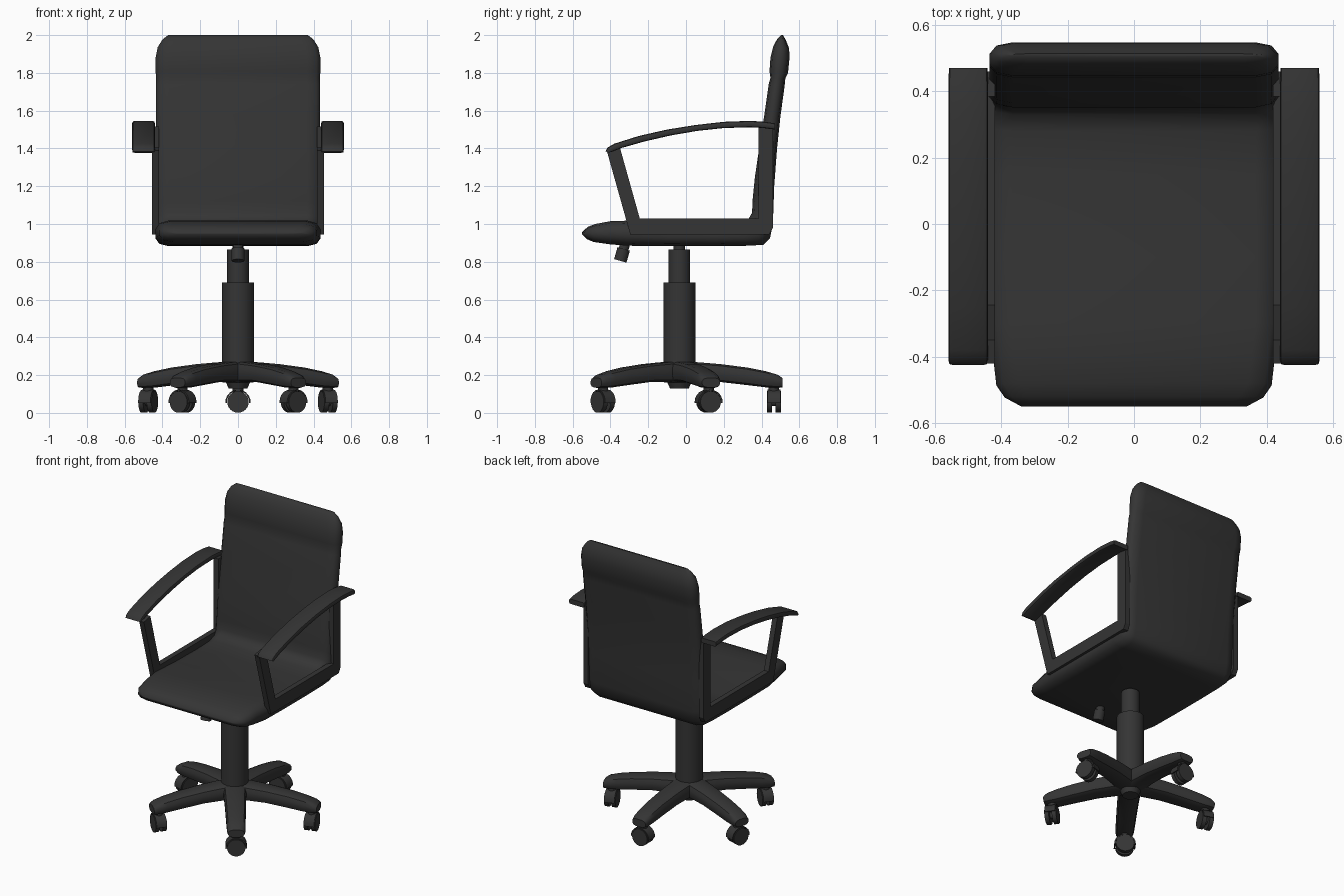
import bpy, bmesh
from math import radians, sin, cos
from mathutils import Matrix, Vector

mat = bpy.data.materials.new("black_fabric_and_plastic")
mat.diffuse_color = (0.035, 0.035, 0.035, 1)


def finish(name, bm, angle=40):
    bmesh.ops.recalc_face_normals(bm, faces=bm.faces)
    me = bpy.data.meshes.new(name)
    bm.to_mesh(me)
    bm.free()
    ob = bpy.data.objects.new(name, me)
    bpy.context.collection.objects.link(ob)
    me.materials.append(mat)
    bpy.ops.object.select_all(action='DESELECT')
    ob.select_set(True)
    bpy.context.view_layer.objects.active = ob
    bpy.ops.object.shade_smooth_by_angle(angle=radians(angle))
    return ob


def slab(name, stations, c=0.0, m=Matrix(), angle=40):
    """Loft of rounded sections: station = (inner y, z, outer y, z, half width)."""
    bm = bmesh.new()
    rings = []
    for y0, z0, y1, z1, w in stations:
        if c:
            half = [(w - c, 0), (w - c * .3, .1), (w, .35), (w, .65), (w - c * .3, .9), (w - c, 1)]
        else:
            half = [(w, 0), (w, 1)]
        sec = half + [(-x, t) for x, t in reversed(half)]
        rings.append([bm.verts.new(m @ Vector((x, y0 + (y1 - y0) * t, z0 + (z1 - z0) * t)))
                      for x, t in sec])
    n = len(rings[0])
    for a, b in zip(rings, rings[1:]):
        for i in range(n):
            j = (i + 1) % n
            bm.faces.new((a[i], a[j], b[j], b[i]))
    bm.faces.new(rings[0])
    bm.faces.new(rings[-1])
    return finish(name, bm, angle)


def cyl(name, p0, p1, r, m=Matrix(), seg=24, r2=None):
    p0, p1 = Vector(p0), Vector(p1)
    d = p1 - p0
    rot = d.to_track_quat('Z', 'Y').to_matrix().to_4x4()
    bm = bmesh.new()
    bmesh.ops.create_cone(bm, cap_ends=True, segments=seg, radius1=r, radius2=r2 or r,
                          depth=d.length, matrix=m @ Matrix.Translation((p0 + p1) / 2) @ rot)
    return finish(name, bm)


# Seat and backrest: one padded shell
slab("seat_and_backrest", [
    (-.55, .957, -.55, .945, .34),
    (-.52, .985, -.525, .92, .39),
    (-.48, 1.0, -.49, .905, .415),
    (-.40, 1.015, -.40, .892, .425),
    (-.30, 1.018, -.30, .885, .437),
    (-.10, 1.005, -.10, .883, .437),
    (.15, 1.0, .15, .883, .437),
    (.28, 1.005, .33, .885, .437),
    (.33, 1.025, .41, .89, .437),
    (.35, 1.06, .445, .925, .437),
    (.352, 1.12, .46, 1.0, .437),
    (.365, 1.25, .467, 1.2, .436),
    (.39, 1.42, .482, 1.4, .435),
    (.415, 1.58, .50, 1.57, .435),
    (.438, 1.74, .522, 1.73, .435),
    (.447, 1.775, .526, 1.77, .433),
    (.442, 1.81, .540, 1.80, .436),
    (.447, 1.88, .548, 1.88, .436),
    (.462, 1.94, .546, 1.93, .425),
    (.483, 1.98, .530, 1.97, .40),
    (.504, 2.0, .514, 2.0, .37)], c=.07, angle=50)

# Armrests: arched pad on a U-shaped frame
for s, side in ((-1, "left"), (1, "right")):
    slab(side + "_arm_pad", [
        (-.425, 1.385, -.41, 1.377, .058),
        (-.415, 1.405, -.385, 1.385, .06),
        (-.38, 1.425, -.34, 1.403, .06),
        (-.25, 1.466, -.22, 1.437, .06),
        (-.10, 1.500, -.08, 1.469, .06),
        (.05, 1.524, .06, 1.493, .06),
        (.20, 1.541, .20, 1.508, .06),
        (.34, 1.546, .34, 1.512, .06),
        (.42, 1.541, .41, 1.508, .06),
        (.47, 1.533, .47, 1.500, .058)], c=.012, m=Matrix.Translation((s * .5, 0, 0)))
    slab(side + "_arm_frame", [
        (-.35, 1.405, -.42, 1.39, .018),
        (-.245, 1.03, -.295, .945, .018),
        (.385, 1.03, .44, .945, .018),
        (.385, 1.06, .46, .98, .018),
        (.385, 1.515, .46, 1.51, .018)], m=Matrix.Translation((s * .437, 0, 0)), angle=25)

# Gas lift column
C = Matrix.Translation((0, -.035, 0))
cyl("column_sleeve", (0, 0, .2), (0, 0, .69), .085, C, 32)
cyl("column_piston", (0, 0, .68), (0, 0, .865), .057, C, 32)
cyl("column_top", (0, 0, .86), (0, 0, .9), .03, C)
cyl("base_hub", (0, 0, .13), (0, 0, .21), .05, C, 20, .085)

# Tilt knob under the seat front
cyl("tilt_knob", (0, -.348, .805), (0, -.33, .868), .034)
cyl("tilt_knob_neck", (0, -.332, .86), (0, -.322, .895), .026)

# Five legs, each with a twin-wheel caster
for i in range(5):
    L = C @ Matrix.Rotation(radians(72 * i), 4, 'Z')
    slab(f"base_leg_{i}", [
        (0, .27, 0, .155, .072),
        (.10, .268, .10, .165, .07),
        (.22, .258, .22, .163, .066),
        (.36, .240, .36, .147, .062),
        (.46, .220, .46, .135, .059),
        (.52, .202, .52, .132, .056),
        (.545, .185, .545, .135, .05)], c=.03, m=L)
    K = L @ Matrix.Translation((0, .5, .058)) @ Matrix.Rotation(radians(90), 4, 'Z')
    cyl(f"caster_stem_{i}", (0, 0, .04), (0, 0, .09), .028, K, 16)
    cyl(f"caster_axle_{i}", (-.03, 0, 0), (.03, 0, 0), .022, K, 12)
    for s in (-1, 1):
        cyl(f"caster_wheel_{i}_{'ab'[s > 0]}", (s * .01, 0, 0), (s * .037, 0, 0), .057, K, 24)
    arc = [radians(-5 + 19 * k) for k in range(11)]
    slab(f"caster_hood_{i}", [(.059 * cos(a), .059 * sin(a), .067 * cos(a), .065 * sin(a), .034)
                              for a in arc], m=K)
